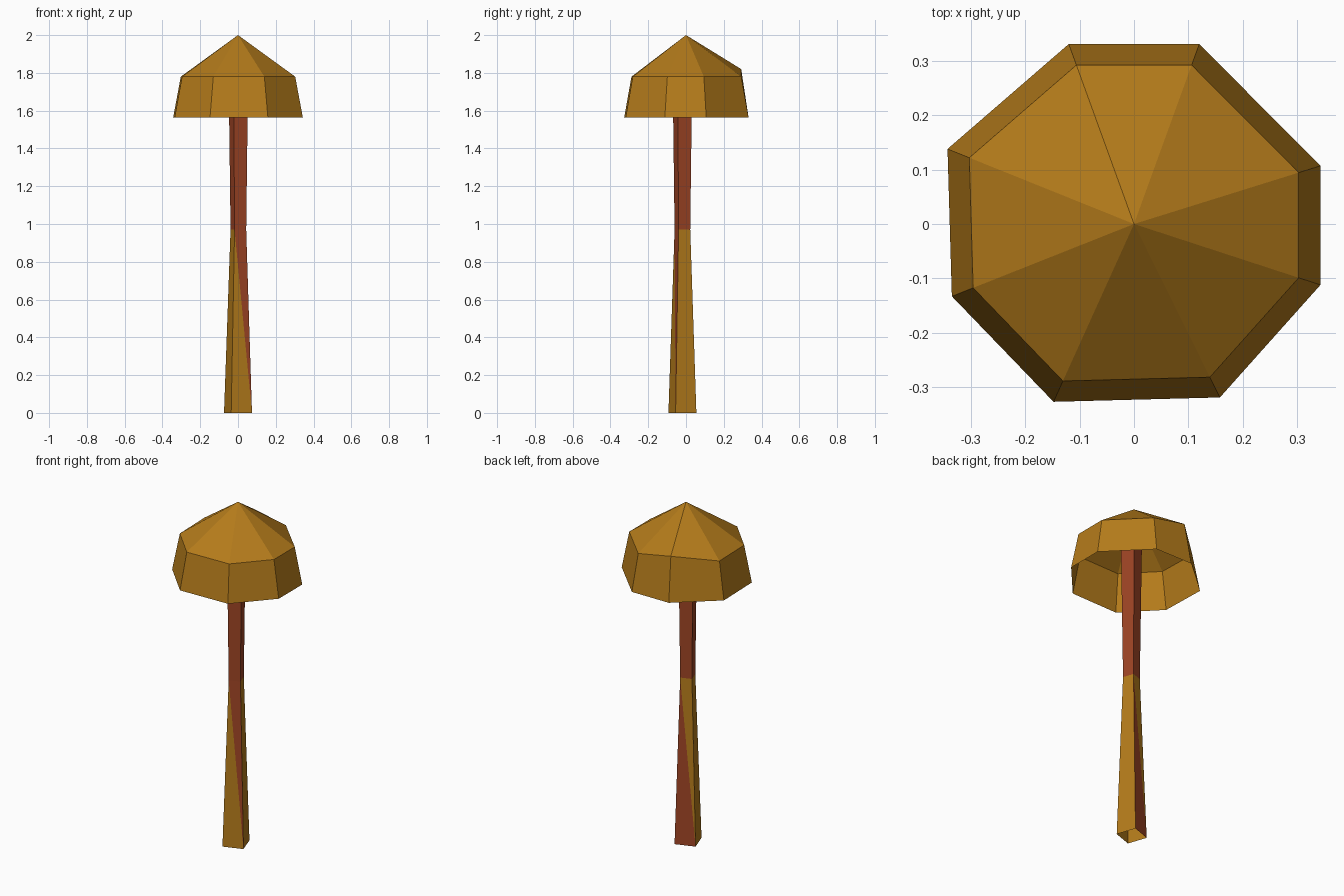
import bpy
import bmesh

if "Cube" in bpy.data.objects:
    bpy.data.objects.remove(bpy.data.objects["Cube"])


def material(name, color):
    mat = bpy.data.materials.new(name)
    mat.diffuse_color = color
    mat.use_nodes = True
    mat.node_tree.nodes["Principled BSDF"].inputs["Base Color"].default_value = mat.diffuse_color
    return mat


tan = material("tan", (0.46, 0.20, 0.011, 1))
red = material("red_brown", (0.34, 0.058, 0.018, 1))


def finish(name, bm, mats):
    mesh = bpy.data.meshes.new(name)
    bm.to_mesh(mesh)
    bm.free()
    for mat in mats:
        mesh.materials.append(mat)
    obj = bpy.data.objects.new(name, mesh)
    bpy.context.collection.objects.link(obj)
    return obj


def ring(bm, points, scale, z, center=(0, 0)):
    return [bm.verts.new((center[0] + x * scale, center[1] + y * scale, z))
            for x, y in points]


# Cap: open, slightly irregular octagonal shell with a pointed roof
outline = [(0.343, -0.112), (0.343, 0.107), (0.12, 0.331), (-0.12, 0.331),
           (-0.343, 0.138), (-0.335, -0.133), (-0.148, -0.327), (0.158, -0.319)]
bm = bmesh.new()
rim = ring(bm, outline, 1.0, 1.565)
shoulder = ring(bm, outline, 0.883, 1.78)
shoulder[3].co.z = 1.82  # one raised corner at the back
apex = bm.verts.new((0, 0, 2))
for i in range(8):
    j = (i + 1) % 8
    bm.faces.new((rim[i], rim[j], shoulder[j], shoulder[i]))
    bm.faces.new((shoulder[i], shoulder[j], apex))
finish("mushroom_cap", bm, [tan])

# Stem: open square tube, twisted about z, waisted in the middle
square = [(-0.036, -0.074), (0.074, -0.036), (0.036, 0.074), (-0.074, 0.036)]
bm = bmesh.new()
base = ring(bm, square, 1.0, 0, (0, -0.019))
waist = ring(bm, square, 0.56, 0.97, (0.002, -0.019))
top = ring(bm, square, 0.70, 1.80, (0.002, -0.019))
for i in range(4):
    j = (i + 1) % 4
    # Lower half is split on the diagonal; two sides carry a red triangle
    lower = bm.faces.new((base[i], base[j], waist[i]))
    upper = bm.faces.new((base[j], waist[j], waist[i]))
    lower.material_index = 1 if i == 2 else 0
    upper.material_index = 1 if i == 0 else 0
    bm.faces.new((waist[i], waist[j], top[j], top[i])).material_index = 1
finish("mushroom_stem", bm, [tan, red])
